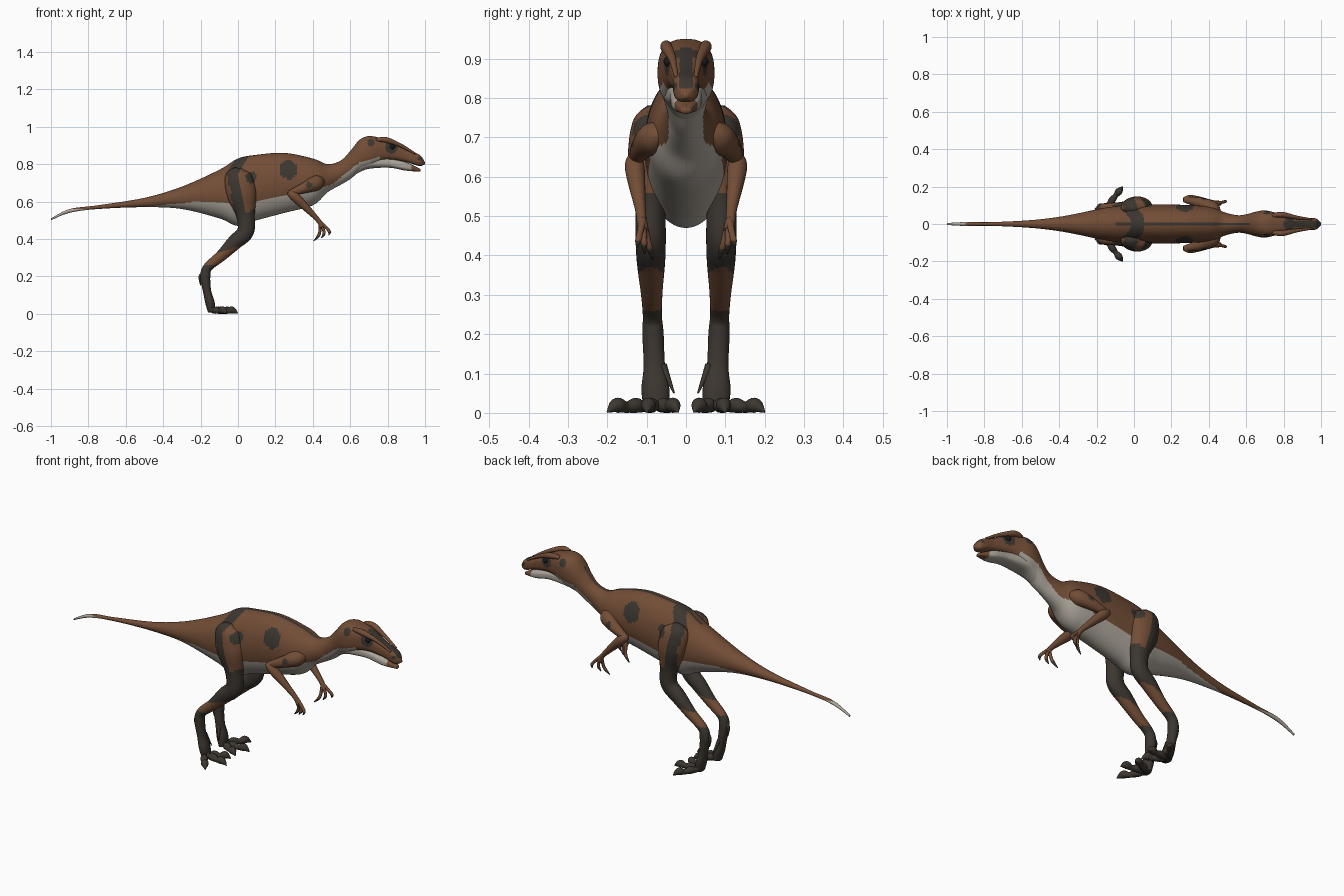
import bpy, bmesh
from math import sin, cos, pi, tanh, exp, copysign
from mathutils import Vector

cube = bpy.data.objects.get("Cube")
if cube:
    bpy.data.objects.remove(cube, do_unlink=True)


def material(name, *rgb):
    mat = bpy.data.materials.new(name)
    mat.use_nodes = True
    mat.diffuse_color = (*rgb, 1)
    shader = next(n for n in mat.node_tree.nodes if n.type == 'BSDF_PRINCIPLED')
    shader.inputs["Base Color"].default_value = (*rgb, 1)
    shader.inputs["Roughness"].default_value = 0.8
    return mat


SKIN = [material("brown hide", 0.17, 0.075, 0.037),
        material("dark marking", 0.045, 0.037, 0.029),
        material("pale belly", 0.42, 0.38, 0.33),
        material("eye black", 0.01, 0.01, 0.01)]
BROWN, DARK, PALE, BLACK = range(len(SKIN))


def lerp(table, x):
    """Piecewise linear lookup in a table of (x, value) pairs."""
    for (a, u), (b, v) in zip(table, table[1:]):
        if x <= b:
            return u + (v - u) * max(0, x - a) / (b - a)
    return table[-1][1]


def smooth_rows(rows, steps):
    """Catmull-Rom interpolation through rows of numbers."""
    padded = [rows[0], *rows, rows[-1]]
    result = []
    for before, start, end, after in zip(padded, padded[1:], padded[2:], padded[3:]):
        for k in range(steps):
            t = k / steps
            result.append([b + t * (c - a + t * (2 * a - 5 * b + 4 * c - d + t * (3 * b - a - 3 * c + d))) / 2
                           for a, b, c, d in zip(before, start, end, after)])
    return result + [list(rows[-1])]


def skin_rings(name, rings, rule):
    """Bridge rings into a closed smooth surface and colour its faces by a rule."""
    bm = bmesh.new()
    loops = [[bm.verts.new(point) for point in ring] for ring in rings]
    count = len(loops[0])
    for near, far in zip(loops, loops[1:]):
        for i in range(count):
            j = (i + 1) % count
            bm.faces.new((near[i], near[j], far[j], far[i]))
    bm.faces.new(loops[0])
    bm.faces.new(loops[-1])
    bmesh.ops.recalc_face_normals(bm, faces=bm.faces)
    for face in bm.faces:
        face.smooth = True
        face.material_index = rule(face.calc_center_median())
    mesh = bpy.data.meshes.new(name)
    bm.to_mesh(mesh)
    bm.free()
    for mat in SKIN:
        mesh.materials.append(mat)
    bpy.context.collection.objects.link(bpy.data.objects.new(name, mesh))


def hull(name, rows, rule, widen=1, steps=12, sides=72):
    """Loft along x from (x, top, bottom); width follows height, squarer at the head."""
    rings = []
    for x, top, low in smooth_rows(rows, steps):
        high = top - low
        neck = 1 - 0.25 * exp(-((x - 0.58) / 0.08) ** 2)
        width = 0.115 * tanh(4.5 * high) * neck * widen
        power = lerp([(0.6, 1), (0.75, 0.7)], x)
        ring = []
        for i in range(sides):
            c, s = cos(2 * pi * i / sides), sin(2 * pi * i / sides)
            ring.append((x, width * copysign(abs(c) ** power, c),
                         (top + low + high * copysign(abs(s) ** power, s)) / 2))
        rings.append(ring)
    skin_rings(name, rings, rule)


def limb(name, rows, side, rule, sides=24, steps=10):
    """Tube through (x, y, z, radius) points, with an optional sideways radius."""
    rows = smooth_rows([row if len(row) == 5 else (*row, row[3]) for row in rows], steps)
    points = [Vector(row[:3]) for row in rows]
    rings = []
    for i, (point, row) in enumerate(zip(points, rows)):
        along = (points[min(i + 1, len(points) - 1)] - points[max(i - 1, 0)]).normalized()
        across = (Vector((0, 1, 0)) - along * along.y).normalized()
        fore = along.cross(across)
        ring = []
        for k in range(sides):
            angle = 2 * pi * k / sides
            p = point + fore * row[3] * cos(angle) + across * row[4] * sin(angle)
            ring.append((p.x, p.y * side, p.z))
        rings.append(ring)
    skin_rings(name, rings, rule)


# Belly edge, hip stripe and round spots (x, z, radius)
BELLY = [(-0.65, 0.56), (-0.2, 0.6), (0, 0.59), (0.3, 0.64), (0.5, 0.69), (0.65, 0.81), (0.75, 0.84)]
STRIPE = [(0.45, 0.03), (0.75, -0.03), (0.85, 0.03)]
SPOTS = [(0.27, 0.77, 0.05), (0.07, 0.73, 0.03), (0.38, 0.69, 0.016),
         (0.82, 0.89, 0.033), (0.71, 0.915, 0.02), (0.97, 0.83, 0.01)]


def markings(c):
    spotted = any((c.x - x) ** 2 + (c.z - z) ** 2 < r * r for x, z, r in SPOTS)
    striped = c.z > 0.5 and abs(c.x - lerp(STRIPE, c.z)) < 0.03
    return DARK if spotted or striped else BROWN


def body_rule(c):
    if c.x < 0.76 and c.z < lerp(BELLY, c.x):
        return PALE
    snout = c.x > 0.8 and c.z > 0.825 and abs(c.y) < 0.017
    spine = -0.1 < c.x < 0.62 and abs(c.y) < 0.006
    return DARK if snout or spine else markings(c)


def jaw_rule(c):
    return BROWN if c.x > 0.93 else PALE


def leg_rule(c):
    return DARK if c.z < 0.26 or 0.36 < c.z - 0.3 * c.x < 0.53 else markings(c)


def dark(c):
    return DARK


def brown(c):
    return BROWN


# Tail, trunk, neck and upper head
hull("body", [
    (-1, 0.51, 0.5), (-0.9, 0.56, 0.54), (-0.75, 0.58, 0.56), (-0.5, 0.62, 0.57),
    (-0.3, 0.68, 0.56), (-0.1, 0.77, 0.51), (0, 0.83, 0.47), (0.1, 0.85, 0.5),
    (0.25, 0.86, 0.54), (0.4, 0.83, 0.58), (0.48, 0.8, 0.65), (0.55, 0.82, 0.69),
    (0.6, 0.87, 0.72), (0.65, 0.93, 0.76), (0.7, 0.95, 0.78), (0.76, 0.94, 0.81),
    (0.82, 0.92, 0.82), (0.9, 0.88, 0.81), (0.97, 0.85, 0.79), (1, 0.81, 0.8)], body_rule)

hull("lower_jaw", [(0.62, 0.79, 0.74), (0.68, 0.84, 0.77), (0.75, 0.84, 0.78), (0.82, 0.83, 0.78),
                   (0.9, 0.81, 0.765), (0.975, 0.775, 0.76)], jaw_rule, widen=1.6)

for label, side in (("left", 1), ("right", -1)):
    # Brow ridge and eye
    limb(label + "_brow", [(0.74, 0.045, 0.93, 0.01), (0.79, 0.05, 0.93, 0.015),
                           (0.87, 0.035, 0.9, 0.01), (0.95, 0.025, 0.855, 0.005)], side, brown)
    bpy.ops.mesh.primitive_uv_sphere_add(segments=20, ring_count=12, radius=0.015,
                                         location=(0.825, side * 0.042, 0.893))
    eye = bpy.context.object
    eye.name = label + "_eye"
    eye.data.materials.append(SKIN[BLACK])
    eye.data.shade_smooth()

    # Leg from hip to foot: deep thigh, broad shank above the toes
    profile = [(0, 0.78, 0.02), (0, 0.74, 0.07), (0.02, 0.64, 0.08), (0.04, 0.53, 0.05),
               (0.04, 0.44, 0.045), (-0.02, 0.38, 0.04), (-0.09, 0.31, 0.03), (-0.16, 0.25, 0.025),
               (-0.175, 0.2, 0.027), (-0.165, 0.12, 0.022), (-0.15, 0.06, 0.025), (-0.14, 0.01, 0.02)]
    limb(label + "_leg", [(x, 0.075 + 0.015 * sin(pi * z), z, r,
                           r * lerp([(0, 1.6), (0.2, 1), (0.7, 0.7)], z)) for x, z, r in profile],
         side, leg_rule, sides=36)

    # Toes: alternating pads and joints, then a flared claw
    heel = Vector((-0.155, 0.08))
    for toe, tip in (("outer", (-0.06, 0.2)), ("middle", (0, 0.1)), ("inner", (-0.03, 0.02))):
        rows = []
        for i in range(6):
            t = i / 5
            radius = 0.002 if i == 5 else 0.014 if i % 2 else 0.019
            rows.append((*heel.lerp(Vector(tip), t), max(radius, 0.055 - 0.18 * t), radius))
        limb(f"{label}_{toe}_toe", rows, side, dark, sides=16)
    limb(label + "_heel_spur", [(-0.17, 0.08, 0.23, 0.01), (-0.2, 0.08, 0.2, 0.01),
                                (-0.2, 0.08, 0.15, 0.002)], side, dark, sides=12)
    limb(label + "_dewclaw", [(-0.16, 0.06, 0.12, 0.012), (-0.14, 0.03, 0.05, 0.002)], side, dark, sides=12)

    # Arm, folded back at the elbow
    limb(label + "_upper_arm", [(0.455, 0.05, 0.71, 0.015), (0.42, 0.08, 0.7, 0.04),
                                (0.36, 0.11, 0.675, 0.03), (0.27, 0.13, 0.64, 0.015)], side, markings)
    limb(label + "_forearm", [(0.27, 0.13, 0.65, 0.015), (0.31, 0.13, 0.62, 0.025),
                              (0.42, 0.115, 0.51, 0.013), (0.45, 0.11, 0.465, 0.015)], side, brown)

    # Three hooked fingers with dark claws
    wrist = Vector((0.44, 0.11, 0.49))
    for k, finger in zip((-1, 0, 1), ("inner", "middle", "outer")):
        tip = Vector((0.445, 0.105, 0.405)) + k * Vector((0.04, 0.02, 0.015))
        knuckle = wrist.lerp(tip, 0.5) + Vector((0.015, 0, 0))
        claw = wrist.lerp(tip, 0.75) + Vector((0.015, 0, 0))
        limb(f"{label}_{finger}_finger", [(*wrist, 0.01), (*knuckle, 0.008), (*claw, 0.008), (*tip, 0.002)],
             side, lambda c: DARK if c.z < claw.z else BROWN, sides=12)
